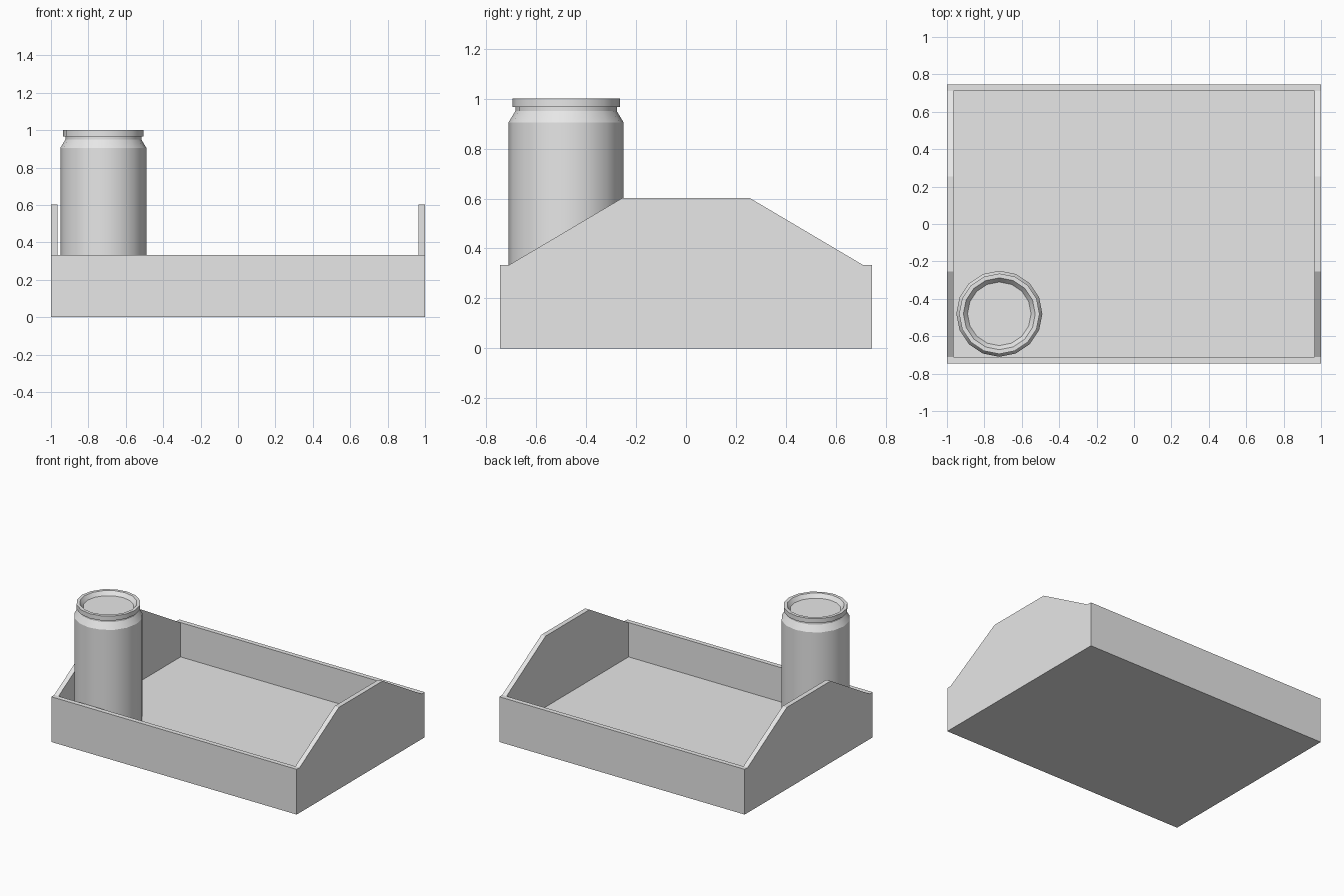
import bpy, bmesh, math

if "Cube" in bpy.data.objects:
    bpy.data.objects.remove(bpy.data.objects["Cube"])

grey = bpy.data.materials.new("plain grey")
grey.diffuse_color = (0.8, 0.8, 0.8, 1.0)
grey.use_nodes = True
grey.node_tree.nodes["Principled BSDF"].inputs["Base Color"].default_value = grey.diffuse_color


def make_object(name, bm):
    bmesh.ops.recalc_face_normals(bm, faces=bm.faces)
    mesh = bpy.data.meshes.new(name)
    bm.to_mesh(mesh)
    bm.free()
    mesh.materials.append(grey)
    obj = bpy.data.objects.new(name, mesh)
    bpy.context.collection.objects.link(obj)
    return obj


def select_only(obj):
    bpy.ops.object.select_all(action='DESELECT')
    obj.select_set(True)
    bpy.context.view_layer.objects.active = obj


WALL, HALF_Y, FLOOR = 0.035, 0.745, 0.08
RIM_Z, PEAK_Z = 0.333, 0.602

# Tray: side profile with raised middle, extruded across the full width
half = [(HALF_Y, 0), (HALF_Y, RIM_Z), (HALF_Y - WALL, RIM_Z), (0.255, PEAK_Z)]
outline = half + [(-y, z) for y, z in reversed(half)]
bm = bmesh.new()
face = bm.faces.new([bm.verts.new((-1, y, z)) for y, z in outline])
out = bmesh.ops.extrude_face_region(bm, geom=[face])
bmesh.ops.translate(bm, vec=(2, 0, 0),
                    verts=[v for v in out["geom"] if isinstance(v, bmesh.types.BMVert)])
tray = make_object("tray", bm)

# Hollow inside, leaving four walls and a floor
bm = bmesh.new()
bmesh.ops.create_cube(bm, size=1)
bmesh.ops.scale(bm, vec=(2 - 2 * WALL, 2 * (HALF_Y - WALL), 1), verts=bm.verts)
bmesh.ops.translate(bm, vec=(0, 0, FLOOR + 0.5), verts=bm.verts)
cutter = make_object("tray_cutter", bm)
cutter.hide_render = True
mod = tray.modifiers.new("hollow", 'BOOLEAN')
mod.operation = 'DIFFERENCE'
mod.solver = 'EXACT'
mod.object = cutter
select_only(tray)
bpy.ops.object.modifier_apply(modifier=mod.name)
bpy.data.objects.remove(cutter)

# Can: lathed profile (radius, height) with shoulder, rim and sunken lid
SIDES = 16
profile = [(0.20, FLOOR), (0.23, 0.125), (0.23, 0.905), (0.203, 0.95),
           (0.203, 0.966), (0.215, 0.966), (0.215, 1.0), (0.192, 1.0),
           (0.17, 0.972)]
bm = bmesh.new()
rings = []
for r, z in profile:
    rings.append([bm.verts.new((-0.72 + r * math.cos(math.tau * i / SIDES),
                                -0.48 + r * math.sin(math.tau * i / SIDES), z))
                  for i in range(SIDES)])
for a, b in zip(rings, rings[1:]):
    for i in range(SIDES):
        j = (i + 1) % SIDES
        bm.faces.new((a[i], a[j], b[j], b[i]))
bm.faces.new(rings[0][::-1])
bm.faces.new(rings[-1])
can = make_object("drink_can", bm)
select_only(can)
bpy.ops.object.shade_smooth_by_angle(angle=math.radians(30))
